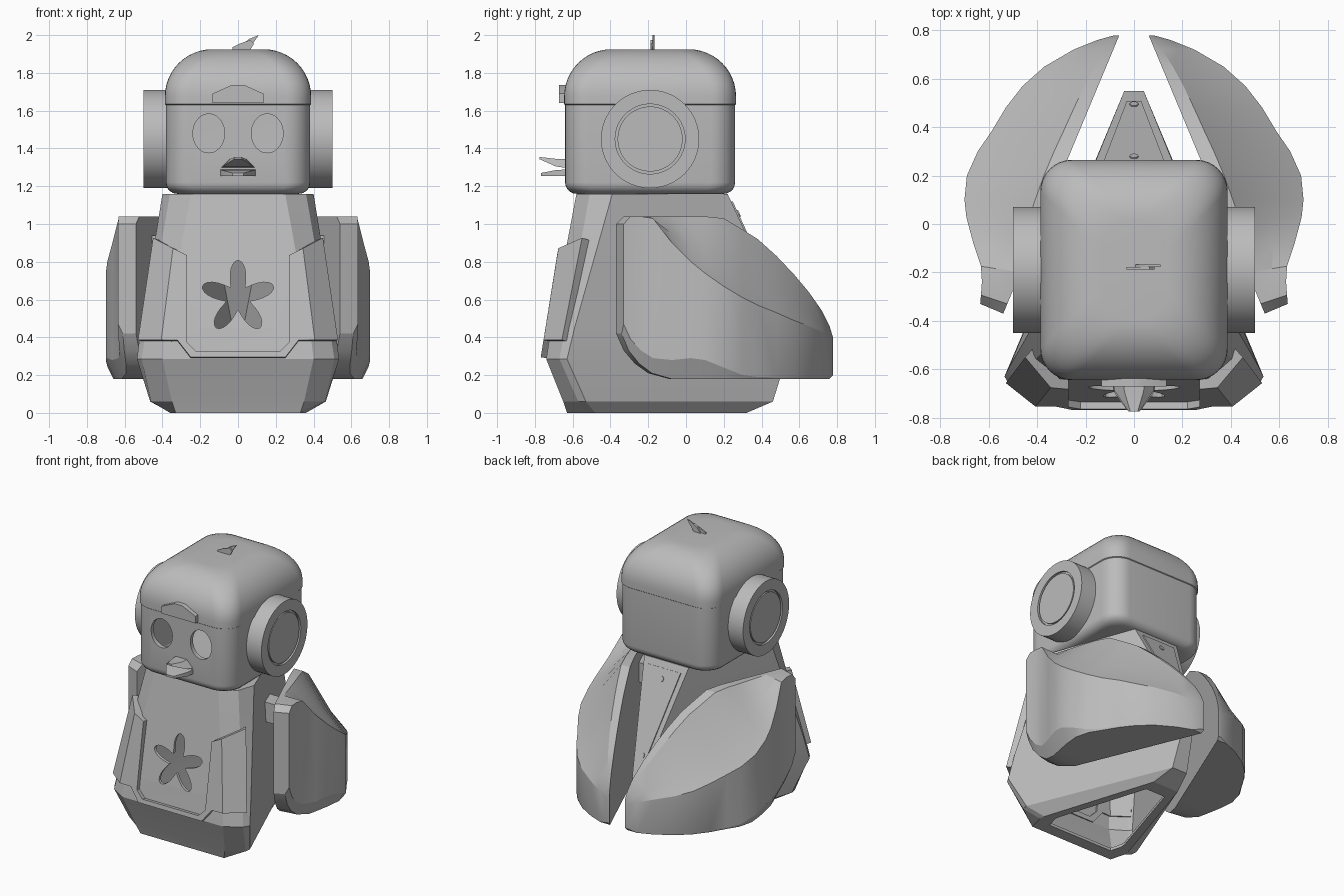
import bpy, bmesh, math
from math import sin, cos, pi, radians
from mathutils import Matrix

if "Cube" in bpy.data.objects:
    bpy.data.objects.remove(bpy.data.objects["Cube"])

grey = bpy.data.materials.new("light grey")
grey.diffuse_color = (0.5, 0.5, 0.5, 1)
grey.use_nodes = True
grey.node_tree.nodes["Principled BSDF"].inputs["Base Color"].default_value = grey.diffuse_color


def make(name, verts, faces, angle=30):
    me = bpy.data.meshes.new(name)
    me.from_pydata(verts, [], faces)
    bm = bmesh.new()
    bm.from_mesh(me)
    bmesh.ops.remove_doubles(bm, verts=bm.verts, dist=1e-5)
    bmesh.ops.recalc_face_normals(bm, faces=bm.faces)
    bm.to_mesh(me)
    bm.free()
    ob = bpy.data.objects.new(name, me)
    bpy.context.collection.objects.link(ob)
    me.materials.append(grey)
    me.shade_smooth()
    me.set_sharp_from_angle(angle=radians(angle))
    return ob


def loft(name, rings, angle=30):
    """Join closed rings of equal length and cap both ends."""
    n = len(rings[0])
    verts = [p for r in rings for p in r]
    faces = [(a * n + i, a * n + (i + 1) % n, (a + 1) * n + (i + 1) % n, (a + 1) * n + i)
             for a in range(len(rings) - 1) for i in range(n)]
    faces += [tuple(range(n)), tuple(range((len(rings) - 1) * n, len(rings) * n))]
    return make(name, verts, faces, angle)


def prism_y(name, outline, y0, y1):
    return loft(name, [[(x, y, z) for x, z in outline] for y in (y0, y1)])


def solidify(ob, t, offset=-1):
    m = ob.modifiers.new("shell", "SOLIDIFY")
    m.thickness, m.offset, m.use_even_offset = t, offset, True


def cut(ob, cutter):
    m = ob.modifiers.new("cut", "BOOLEAN")
    m.operation, m.solver, m.object = "DIFFERENCE", "EXACT", cutter
    cutter.hide_render = True
    cutter.hide_set(True)


def bake(ob, angle=30):
    """Apply modifiers, then mark the sharp edges."""
    dg = bpy.context.evaluated_depsgraph_get()
    dg.update()
    me = bpy.data.meshes.new_from_object(ob.evaluated_get(dg))
    ob.modifiers.clear()
    ob.data = me
    me.shade_smooth()
    me.set_sharp_from_angle(angle=radians(angle))


def mirrored(ob):
    """Copy a part to the other side."""
    me = ob.data.copy()
    me.transform(Matrix.Scale(-1, 4, (1, 0, 0)))
    me.flip_normals()
    twin = bpy.data.objects.new(ob.name.replace("right", "left"), me)
    bpy.context.collection.objects.link(twin)


def full(half, z):
    return [(x, y, z) for x, y in half] + [(-x, y, z) for x, y in reversed(half)]


# Body: hollow wedge narrowing to the back
foot = [(0.33, -0.63), (0.36, -0.52), (0.355, -0.48), (0.10, 0.32)]
sections = [
    (0.0, foot),
    (0.06, [(0.35, -0.65), (0.46, -0.57), (0.465, -0.53), (0.06, 0.46)]),
    (0.285, [(0.40, -0.74), (0.51, -0.67), (0.535, -0.63), (0.045, 0.53)]),
    (0.45, [(0.38, -0.715), (0.485, -0.64), (0.515, -0.59), (0.04, 0.55)]),
    (1.16, [(0.25, -0.58), (0.36, -0.51), (0.40, -0.39), (0.175, 0.22)])]
body = loft("body", [full(h, z) for z, h in sections], 12)
solidify(body, 0.02)
paw = []
for i in range(80):
    t = 2 * pi * i / 80
    r = 0.132 + 0.065 * cos(5 * (t - pi / 2))
    paw.append((r * cos(t), 0.61 + r * sin(t)))
cut(body, prism_y("paw_cutter", paw, -0.95, -0.45))
hole = [(x * 0.78, -0.2 + (y + 0.2) * 0.8) for x, y in foot]
cut(body, loft("base_cutter", [full(hole, -0.1), full(hole, 0.05)]))
bake(body, 12)

# Raised frame around the chest panel
pts = [(0.27, 0.83), (0.33, 0.865), (0.43, 0.92), (0.51, 0.38), (0.395, 0.38), (0.32, 0.38),
       (0.25, 0.29), (0, 0.29), (0, 0.32), (0.22, 0.32), (0.27, 0.37)]
back = {2: 0.11, 3: 0.09}
fv = [(x, -0.645 - 0.16 * (0.88 - z) + back.get(i, 0), z) for i, (x, z) in enumerate(pts)]
fv += [(-x, y, z) for x, y, z in fv]
ff = [(0, 10, 5, 4, 1), (1, 4, 3, 2), (5, 10, 9, 6), (6, 9, 8, 7)]
ff += [tuple(i + 11 for i in reversed(f)) for f in ff]
frame = make("chest_frame", fv, ff)
solidify(frame, 0.06, 0)
bake(frame, 20)

# Back panel with two screws
def on_back(x, y, lift):
    return (x, y + lift * 0.9, 1.16 - (y - 0.22) * 0.71 / 0.33 + lift * 0.42)
loft("back_panel", [[on_back(x, y, l) for x, y in
                     ((-0.13, 0.24), (0.13, 0.24), (0.03, 0.50), (-0.03, 0.50))] for l in (-0.01, 0.008)])
for k, y in enumerate((0.27, 0.485)):
    loft("back_screw_%d" % (k + 1), [[on_back(0.018 * cos(a * pi / 8), y + 0.008 * sin(a * pi / 8), l)
                                      for a in range(16)] for l in (0, 0.014)])


# Head: rounded hollow box with a slight cap seam
def round_rect(inset, z, r=0.13, seg=8):
    hx, hy = 0.387 - inset, 0.455 - inset
    ring = []
    for q, (sx, sy) in enumerate(((1, 1), (-1, 1), (-1, -1), (1, -1))):
        for i in range(seg + 1):
            a = (q + i / seg) * pi / 2
            ring.append((sx * (hx - r) + r * cos(a), -0.19 + sy * (hy - r) + r * sin(a), z))
    return ring

rings = []
for i in range(6):
    a = i / 5 * pi / 2
    rings.append(round_rect(0.005 + 0.06 * (1 - sin(a)), 1.16 + 0.06 * (1 - cos(a))))
rings += [round_rect(0.005, 1.63), round_rect(0, 1.634)]
for i in range(13):
    a = i / 12 * pi / 2
    rings.append(round_rect(0.25 * (1 - cos(a)), 1.675 + 0.25 * sin(a)))
head = loft("head", rings)
solidify(head, 0.03)
for s in (-1, 1):
    eye = [(s * 0.155 + 0.084 * cos(i * pi / 20), 1.48 + 0.103 * sin(i * pi / 20)) for i in range(40)]
    cut(head, prism_y("eye_cutter", eye, -0.8, -0.5))
bake(head)

# Brow badge
prism_y("brow_badge", [(-0.135, 1.64), (0.135, 1.64), (0.135, 1.69), (0.03, 1.737),
                       (-0.03, 1.737), (-0.135, 1.69)], -0.672, -0.60)

# Open beak
loft("upper_beak", [[(-0.095, -0.62, 1.295), (0.095, -0.62, 1.295), (0.045, -0.62, 1.345), (-0.045, -0.62, 1.345)],
                    [(-0.08, -0.69, 1.305), (0.08, -0.69, 1.305), (0.04, -0.69, 1.345), (-0.04, -0.69, 1.345)],
                    [(-0.022, -0.775, 1.343), (0.022, -0.775, 1.343), (0.015, -0.775, 1.355), (-0.015, -0.775, 1.355)]])
loft("lower_beak", [[(-w, y, 1.255), (w, y, 1.255), (w, y, t), (-w, y, t)]
                    for w, y, t in ((0.095, -0.62, 1.29), (0.085, -0.69, 1.285), (0.03, -0.768, 1.27))])

# Head tuft of two feathers
prism_y("tuft_front", [(-0.03, 1.915), (0.06, 1.915), (0.085, 1.955), (0.065, 1.975), (0.01, 1.955), (-0.03, 1.935)],
        -0.187, -0.177)
prism_y("tuft_back", [(0.0, 1.915), (0.05, 1.915), (0.11, 2.0), (0.06, 1.98), (0.02, 1.95)], -0.177, -0.167)

# Ear discs with a ring groove
profile = [(0.37, 0.26), (0.50, 0.26), (0.50, 0.185), (0.485, 0.185), (0.485, 0.172), (0.497, 0.172)]
ear = loft("right_ear", [[(x, -0.19 + r * cos(i * pi / 32), 1.45 + r * sin(i * pi / 32)) for i in range(64)]
                         for x, r in profile])
mirrored(ear)

# Wings: y, outer x, inner top z, outer crease z, bottom z, bottom chamfer
stations = [(-0.37, 0.635, 1.00, 1.00, 0.42, 0.05), (-0.33, 0.632, 1.04, 1.04, 0.33, 0.06),
            (-0.27, 0.628, 1.04, 1.04, 0.26, 0.07), (-0.20, 0.632, 1.04, 1.03, 0.21, 0.08),
            (-0.09, 0.665, 1.04, 0.90, 0.18, 0.10), (0.02, 0.692, 1.04, 0.80, 0.18, 0.11),
            (0.10, 0.70, 1.04, 0.74, 0.18, 0.10), (0.20, 0.69, 1.03, 0.67, 0.18, 0.06),
            (0.30, 0.645, 0.97, 0.61, 0.18, 0.02), (0.38, 0.59, 0.92, 0.57, 0.18, 0.01),
            (0.48, 0.53, 0.83, 0.53, 0.18, 0.01), (0.57, 0.46, 0.735, 0.49, 0.18, 0.01),
            (0.65, 0.37, 0.64, 0.46, 0.18, 0.01), (0.72, 0.25, 0.54, 0.43, 0.18, 0.01),
            (0.76, 0.15, 0.46, 0.40, 0.18, 0.01), (0.778, 0.085, 0.40, 0.37, 0.20, 0.01)]
wing_rings = []
for y, xo, zt, zo, zb, c in stations:
    xi = 0.54 - 0.417 * (y + 0.37)
    w = xo - xi
    skew = 0.04 * max(0, min(1, (0.1 - y) / 0.47))
    zm = zo + 0.38 * (zt - zo)
    sec = [(xi, zb), (xi, zt), (xi + 0.18 * w, zt), (xi + 0.62 * w, zm),
           (xo, zo), (xo, zb + c), (xo - 0.5 * min(c, w), zb)]
    wing_rings.append([(x, y + skew * (x - xi) / w, z) for x, z in sec])
mirrored(loft("right_wing", wing_rings, 22))

# Shoulder brackets joining wings to the body
bracket = loft("right_bracket", [[(0.28, y, z), (0.28, y + 0.12, z), (0.46, y + 0.12, z), (0.46, y, z)]
                                 for y, z in ((-0.17, 0.80), (-0.17, 0.94))])
mirrored(bracket)
